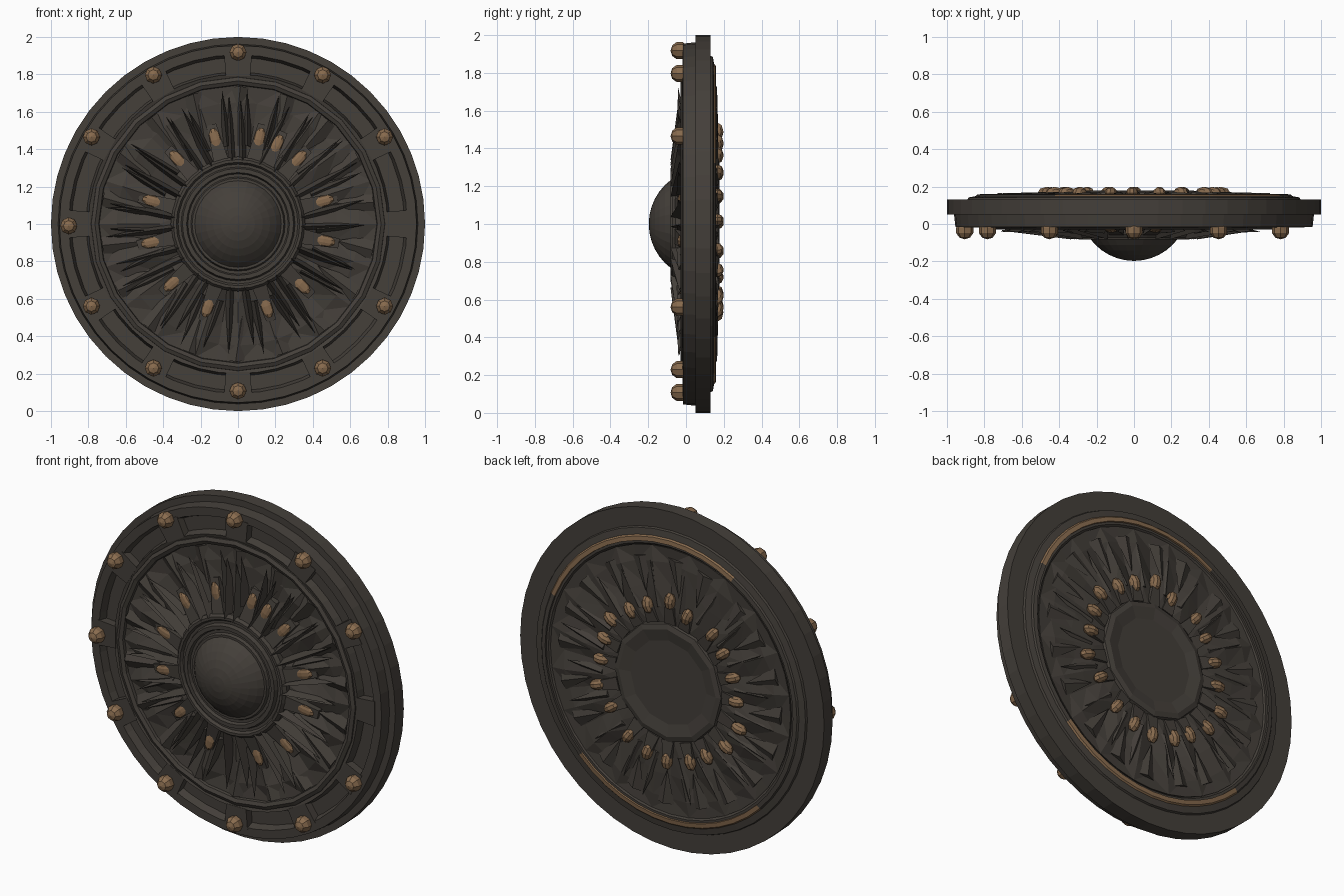
import bpy, bmesh, math, random
from mathutils import Vector, Matrix

if "Cube" in bpy.data.objects:
    bpy.data.objects.remove(bpy.data.objects["Cube"])

random.seed(4)
CZ = 1.0


def material(name, rgb):
    m = bpy.data.materials.new(name)
    m.diffuse_color = (*rgb, 1)
    m.use_nodes = True
    m.node_tree.nodes["Principled BSDF"].inputs["Base Color"].default_value = m.diffuse_color
    return m


IRON = material("dark iron", (0.058, 0.050, 0.042))
BRONZE = material("aged bronze", (0.245, 0.146, 0.076))


def pt(r, deg, y):
    a = math.radians(deg)
    return Vector((r * math.cos(a), y, CZ + r * math.sin(a)))


def finish(bm, name, mats):
    bmesh.ops.recalc_face_normals(bm, faces=bm.faces)
    me = bpy.data.meshes.new(name)
    bm.to_mesh(me)
    bm.free()
    for m in mats:
        me.materials.append(m)
    ob = bpy.data.objects.new(name, me)
    bpy.context.collection.objects.link(ob)
    return ob


def lathe(name, profile, n, mats, closed=True, wobble=None, rule=None):
    """Revolve (r, y) points; closed rings, or capped at both ends."""
    bm = bmesh.new()
    rings = []
    for j, (r, y) in enumerate(profile):
        rings.append([bm.verts.new(pt(r, 360 * k / n, y + (wobble(j, k) if wobble else 0)))
                      for k in range(n)])
    pairs = list(zip(rings, rings[1:]))
    if closed:
        pairs.append((rings[-1], rings[0]))
    else:
        bm.faces.new(rings[0])
        bm.faces.new(rings[-1])
    for j, (a, b) in enumerate(pairs):
        for k in range(n):
            l = (k + 1) % n
            quad = (a[k], a[l], b[l], b[k])
            if wobble:
                tris = (quad[:3], (quad[0], quad[2], quad[3])) if k % 2 else \
                       ((quad[0], quad[1], quad[3]), quad[1:])
                for t in tris:
                    bm.faces.new(t)
            else:
                f = bm.faces.new(quad)
                if rule:
                    f.material_index = rule(j, 360 * (k + .5) / n)
    return finish(bm, name, mats)


def add_spike(bm, deg, r0, r1, half, y0, peak, tip):
    """Long tetrahedral ray, thick at r0 and pointed at r1."""
    w = math.degrees(half / r0)
    lean = random.uniform(-4, 4)
    v = [bm.verts.new(p) for p in (pt(r0, deg - w, y0), pt(r0, deg + w, y0),
                                   pt(r0, deg, peak), pt(r1, deg + lean, tip))]
    for t in ((0, 1, 2), (0, 1, 3), (1, 2, 3), (0, 2, 3)):
        bm.faces.new([v[i] for i in t])


def add_block(bm, deg, r0, r1, w0, w1, ys0, ys1):
    """Radial block: widths and y ranges given at the inner and outer end."""
    v = []
    for r, w, ys in ((r0, w0, ys0), (r1, w1, ys1)):
        d = math.degrees(w / r)
        for s, y in ((-1, ys[0]), (1, ys[0]), (1, ys[1]), (-1, ys[1])):
            v.append(bm.verts.new(pt(r, deg + s * d, y)))
    for q in ((0, 1, 2, 3), (4, 5, 6, 7), (0, 1, 5, 4), (1, 2, 6, 5), (2, 3, 7, 6), (3, 0, 4, 7)):
        bm.faces.new([v[i] for i in q])


def add_gem(bm, deg, r, y, size):
    """Small faceted knob stretched along (radial, y, tangent)."""
    m = (Matrix.Translation(pt(r, deg, y)) @ Matrix.Rotation(-math.radians(deg), 4, 'Y')
         @ Matrix.Diagonal((*size, 1)))
    bmesh.ops.create_uvsphere(bm, u_segments=8, v_segments=5, radius=1, matrix=m)


# Outer rim with sunken front channel and stepped back
lathe("rim", [(.775, -.01), (.80, -.018), (.812, .03), (.89, .03), (.905, -.015), (.955, -.015),
              (.962, .05), (1.0, .05), (1.0, .13), (.89, .13), (.885, .142), (.84, .15),
              (.80, .15), (.775, .12)], 48, [IRON])

# Bronze inlay on the back, showing in two arcs
lathe("back_inlay", [(.812, .14), (.815, .16), (.840, .157), (.855, .14)], 48, [IRON, BRONZE],
      rule=lambda j, a: int(20 < a < 118 or 222 < a < 312))

# Polygonal inner border
lathe("inner_border", [(.735, .03), (.745, -.02), (.765, -.03), (.785, -.02), (.79, .03)], 24, [IRON])

# Blocks dividing the channel
bm = bmesh.new()
for k in range(12):
    add_block(bm, 30 * k, .795, .915, .065, .075, (-.018, .05), (-.018, .05))
finish(bm, "rim_blocks", [IRON])

# Studs; the one on the right is missing
bm = bmesh.new()
for k in range(1, 12):
    p = pt(.905, 30 * k, -.034) + Vector((0, 0, -.01 if k == 6 else .013))
    m = Matrix.Translation(p) @ Matrix.Rotation(math.pi / 2, 4, 'X')
    bmesh.ops.create_uvsphere(bm, u_segments=8, v_segments=5, radius=.048, matrix=m)
finish(bm, "rim_studs", [BRONZE])

# Faceted panel between border and boss
AMP = [0, .014, .02, .014, 0, 0, .010, .014, .008, 0]
lathe("panel", [(.30, -.03), (.42, -.012), (.53, -.005), (.65, -.008), (.75, -.005), (.79, .145),
                (.70, .148), (.56, .152), (.43, .155), (.30, .15)], 40, [IRON], closed=False,
      wobble=lambda j, k: AMP[j] * (1 if k % 2 else -1) * random.uniform(.5, 1.3))

# Claws gripping the boss, topped by bronze inlays, with rays between
CLAWS = [15, 47, 64, 76, 105, 133, 165, 192, 222, 250, 289, 316, 349]
claws, inlays, rays = bmesh.new(), bmesh.new(), bmesh.new()
for i, a in enumerate(CLAWS):
    add_block(claws, a, .33, .55, .042, .026, (-.065, .05), (-.018, .05))
    add_gem(inlays, a, .465, -.032, (.066, .014, .031))
    nxt = CLAWS[(i + 1) % len(CLAWS)]
    gap = (nxt - a) % 360
    n = 2 if gap > 24 else 1
    for s in range(n):
        mid = a + gap * (s + 1) / (n + 1)
        add_spike(rays, mid, .34, random.uniform(.64, .72), .035, .03, -.082, -.035)
    for side in (-7, 7):
        add_spike(rays, a + side, .42, random.uniform(.66, .73), .03, .03, -.05, -.042)
for k in range(18):
    # Broad outer facets pointing inward
    add_spike(rays, 20 * k + 9, .735, random.uniform(.46, .54), .085, .02, -.03, -.01)
finish(claws, "boss_claws", [IRON])
finish(inlays, "claw_inlays", [BRONZE])
finish(rays, "front_rays", [IRON])

# Stepped collar and dome of the boss
lathe("boss_collar", [(.355, .04), (.36, -.055), (.345, -.075), (.33, -.075), (.32, -.06),
                      (.305, -.06), (.297, -.083), (.275, -.083), (.268, -.065), (.252, -.065),
                      (.245, -.082), (.22, -.082), (.22, .04)], 32, [IRON])
R = .292
dome = [(R * math.sin(t), .095 - R * math.cos(t))
        for t in (math.radians(a) for a in (54, 45, 36, 27, 18, 9, 1))]
lathe("boss_dome", [(.236, .04)] + dome, 28, [IRON], closed=False)

# Back plate behind the boss
lathe("back_plate", [(.37, .12), (.35, .17), (.32, .178), (.25, .164)], 12, [IRON], closed=False)

# Back knobs and creased shards
knobs, shards = bmesh.new(), bmesh.new()
for k in range(20):
    a = 18 * k + random.uniform(-3, 3)
    add_gem(knobs, a, random.uniform(.44, .49), .167, (.052, .033, .031))
    add_block(shards, a, .35, .45, .038, .026, (.12, .165), (.12, .177))
    add_spike(shards, a + 9, .44, random.uniform(.66, .74), .04, .14, .172, .165)
    add_spike(shards, a + 2, .73, .52, .06, .14, .165, .16)
finish(knobs, "back_knobs", [BRONZE])
finish(shards, "back_shards", [IRON])
